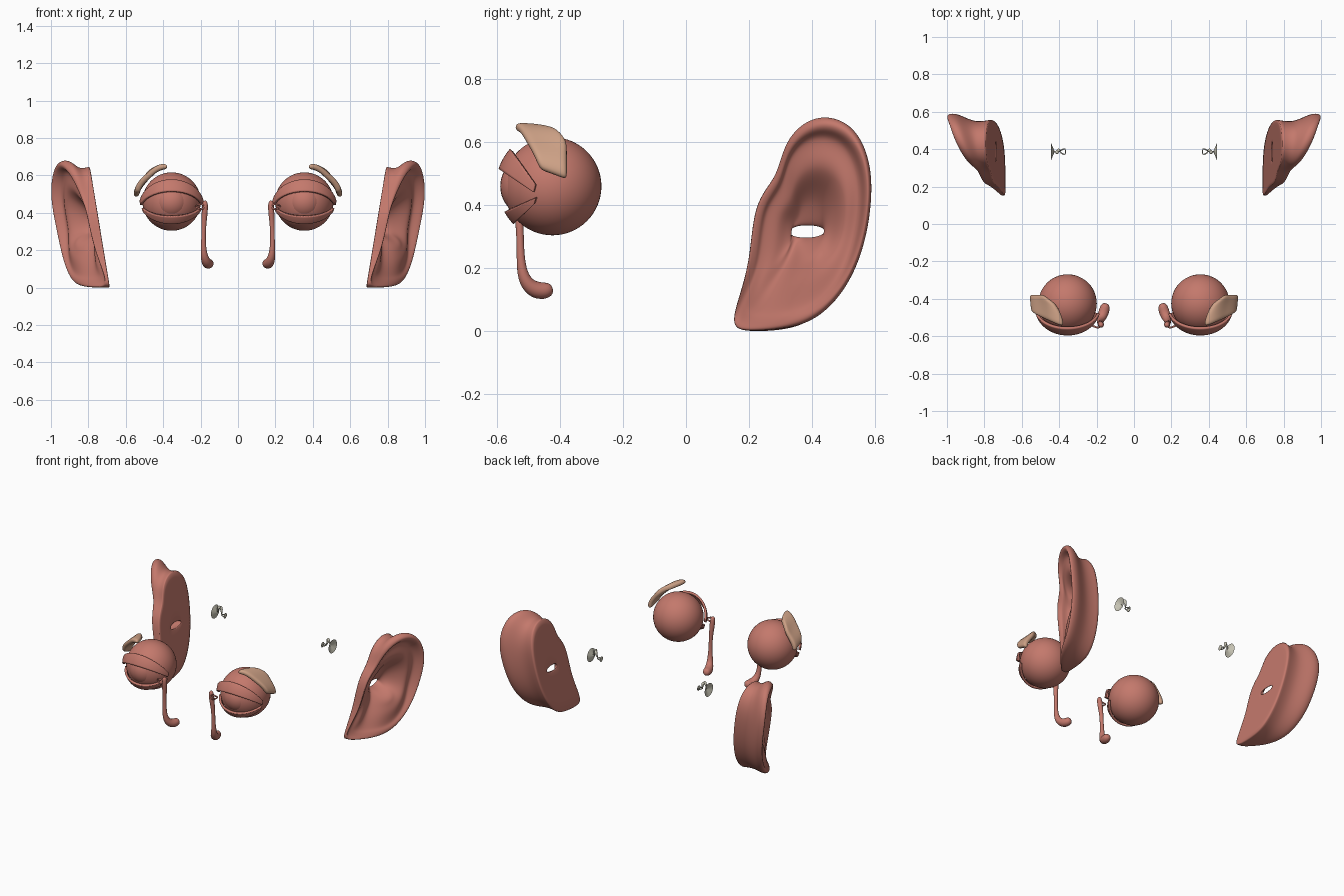
import bpy, bmesh, math
from mathutils import Vector, Matrix

cube = bpy.data.objects.get("Cube")
if cube:
    bpy.data.objects.remove(cube, do_unlink=True)


def material(name, color):
    m = bpy.data.materials.new(name)
    m.use_nodes = True
    m.diffuse_color = (*color, 1)
    m.node_tree.nodes["Principled BSDF"].inputs["Base Color"].default_value = (*color, 1)
    return m


FLESH = material("flesh red", (0.55, 0.19, 0.15))
TAN = material("gland tan", (0.62, 0.36, 0.24))
BONE = material("bone grey", (0.6, 0.58, 0.48))
EYE = Vector((0.355, -0.425, 0.46))


def finish(bm, name, mat, subdiv=0, thick=0):
    """Make the left part and its mirrored right twin."""
    bmesh.ops.recalc_face_normals(bm, faces=bm.faces)
    for f in bm.faces:
        f.smooth = True
    for side, sign in (("left", 1), ("right", -1)):
        mesh = bpy.data.meshes.new(f"{side}_{name}")
        bm.to_mesh(mesh)
        if sign < 0:
            mesh.transform(Matrix.Scale(-1, 4, (1, 0, 0)))
            mesh.flip_normals()
        mesh.materials.append(mat)
        ob = bpy.data.objects.new(mesh.name, mesh)
        bpy.context.collection.objects.link(ob)
        if thick:
            mod = ob.modifiers.new("Thickness", "SOLIDIFY")
            mod.thickness = thick
            mod.offset = 0
        if subdiv:
            mod = ob.modifiers.new("Smooth", "SUBSURF")
            mod.levels = mod.render_levels = subdiv
    bm.free()


def loft(bm, rings, closed=True, loop=False):
    """Skin a list of point rings with quads."""
    rows = [[bm.verts.new(p) for p in r] for r in rings]
    n = len(rows[0])
    for i in range(len(rows) if loop else len(rows) - 1):
        a, b = rows[i], rows[(i + 1) % len(rows)]
        for j in range(n if closed else n - 1):
            k = (j + 1) % n
            bm.faces.new((a[j], a[k], b[k], b[j]))
    return rows


def tube(bm, path, sides=8):
    """Sweep a circle along (x, y, z, radius) points and cap the ends."""
    pts = [Vector(p[:3]) for p in path]
    rings = []
    for i, p in enumerate(pts):
        t = (pts[min(i + 1, len(pts) - 1)] - pts[max(i - 1, 0)]).normalized()
        u = t.cross(Vector((0.3, 1, 0.2))).normalized()
        v = t.cross(u)
        turn = [2 * math.pi * s / sides for s in range(sides)]
        rings.append([p + (u * math.cos(a) + v * math.sin(a)) * path[i][3] for a in turn])
    rows = loft(bm, rings)
    bm.faces.new(rows[0])
    bm.faces.new(rows[-1])


# Eyeball with a low corneal bulge
bm = bmesh.new()
bmesh.ops.create_uvsphere(bm, u_segments=48, v_segments=32, radius=0.156,
                          matrix=Matrix.Translation(EYE))
finish(bm, "eyeball", FLESH)
bm = bmesh.new()
bmesh.ops.create_uvsphere(bm, u_segments=32, v_segments=24, radius=0.1,
                          matrix=Matrix.Translation(EYE + Vector((0, -0.066, 0))))
finish(bm, "cornea", FLESH)


# Eyelids: bands of a shell fanning out from blunt corners beside the eye
def eyelid(name, low_corner, high_corner, low, high, radius, steps=8, cols=32):
    rows = []
    for i in range(steps + 1):
        pivot = low_corner.lerp(high_corner, i / steps)
        half = math.sqrt(radius ** 2 - pivot.length_squared)
        a = math.radians(low + (high - low) * i / steps)
        d = Vector((0, -math.cos(a), math.sin(a)))
        row = []
        for j in range(cols + 1):
            x = -half * math.cos(math.pi * j / cols)
            b = pivot.dot(d)
            s = -b + math.sqrt(max(0, b * b - pivot.length_squared - x * x + radius ** 2))
            row.append(EYE + pivot + d * s + Vector((x, 0, 0)))
        rows.append(row)
    bm = bmesh.new()
    loft(bm, rows, closed=False)
    finish(bm, name, FLESH, thick=0.014)


eyelid("upper_eyelid", Vector((0, -0.059, -0.018)), Vector((0, -0.053, 0.005)), 34, 55, 0.173)
eyelid("lower_eyelid", Vector((0, -0.056, -0.055)), Vector((0, -0.05, -0.035)), -44, -24, 0.166)

# Tear gland: a curved pad above the outer side of the eye, slanting backward
bm = bmesh.new()
shells = []
for radius in (0.174, 0.206):
    rows = []
    for i in range(7):
        t = i / 6
        front = -0.55 + 0.085 * t
        back = -0.42 + 0.042 * min(1, 3 * t)
        r = radius + 0.005 * math.sin(9 * t)
        row = []
        for j in range(5):
            s = j / 4
            a = math.radians(6 + 78 * t + 16 * (1 - t) * s * s - 10 * t * (1 - s))
            row.append(Vector((EYE.x + r * math.sin(a), front + (back - front) * s,
                               EYE.z + r * math.cos(a))))
        rows.append(row)
    shells.append(loft(bm, rows, closed=False))


def border(g):
    return g[0] + [r[-1] for r in g[1:]] + g[-1][-2::-1] + [r[0] for r in g[-2:0:-1]]


inner, outer = border(shells[0]), border(shells[1])
for i in range(len(inner)):
    k = (i + 1) % len(inner)
    bm.faces.new((inner[i], inner[k], outer[k], outer[i]))
finish(bm, "tear_gland", TAN, subdiv=2)

# Tear duct: sac, long tube, lower bulb and two small inlet canals
bm = bmesh.new()
tube(bm, [(0.176, -0.54, 0.466, 0.008), (0.176, -0.54, 0.45, 0.018),
          (0.178, -0.535, 0.40, 0.018), (0.183, -0.528, 0.33, 0.013),
          (0.185, -0.527, 0.24, 0.013), (0.183, -0.521, 0.18, 0.019),
          (0.174, -0.503, 0.145, 0.026), (0.163, -0.475, 0.128, 0.032),
          (0.155, -0.447, 0.127, 0.031), (0.149, -0.424, 0.135, 0.018)])
for z in (0.447, 0.418):
    tube(bm, [(0.178, -0.545, 0.433, 0.006), (0.19, -0.555, z, 0.006),
              (0.205, -0.552, z, 0.006), (0.23, -0.54, 0.435, 0.005)])
finish(bm, "tear_duct", FLESH, subdiv=2)

# Eardrum: shallow cone pointing inward
bm = bmesh.new()
bmesh.ops.create_cone(bm, segments=32, radius1=0.045, radius2=0.002, depth=0.018,
                      matrix=Matrix.Translation((0.434, 0.387, 0.485)) @ Matrix.Rotation(-math.pi / 2, 4, "Y"))
finish(bm, "eardrum", BONE)

# Ear bones: hammer, anvil and stirrup
bm = bmesh.new()
tube(bm, [(0.427, 0.387, 0.485, 0.004), (0.42, 0.385, 0.51, 0.005),
          (0.412, 0.383, 0.522, 0.013), (0.406, 0.383, 0.534, 0.006)])
tube(bm, [(0.41, 0.388, 0.527, 0.008), (0.402, 0.396, 0.52, 0.012),
          (0.398, 0.393, 0.495, 0.006), (0.394, 0.387, 0.48, 0.005)])
for dy in (-0.014, 0.014):
    tube(bm, [(0.396, 0.387, 0.479, 0.004), (0.383, 0.387 + dy, 0.477, 0.004),
              (0.368, 0.387 + dy, 0.477, 0.004)])
tube(bm, [(0.370, 0.387, 0.477, 0.021), (0.364, 0.387, 0.477, 0.021)])
finish(bm, "ear_bones", BONE, subdiv=1)

# Outer ear: rim points (y, z, x), lofted from a flat base over a rolled rim into the canal
RIM = [(0.142, 0.006, 0.70), (0.162, 0.09, 0.725), (0.205, 0.22, 0.775), (0.214, 0.41, 0.81),
       (0.288, 0.485, 0.835), (0.308, 0.60, 0.88), (0.372, 0.677, 0.925), (0.455, 0.70, 0.965),
       (0.542, 0.662, 0.992), (0.592, 0.56, 1.01), (0.602, 0.44, 1.003), (0.58, 0.28, 0.972),
       (0.52, 0.13, 0.94), (0.415, 0.022, 0.90), (0.30, 0.0, 0.855), (0.21, -0.002, 0.77)]
CANAL = (0.385, 0.316)


def base_x(z):
    return 0.685 + 0.165 * z


def blend(a, b, t):
    return a + (b - a) * t


def inward(p, f, depth):
    """Move a rim point toward the canal, sinking it part way to the base."""
    y, z, x = p
    y, z2 = blend(y, CANAL[0], f), blend(z, CANAL[1], f)
    lobe = max(0, min(1, (0.3 - z) / 0.22))
    sunk = depth * (1 - 0.72 * lobe)
    top = max(x, base_x(z2) + 0.06 * min(1, f * 3))
    return Vector((blend(top, base_x(z2), sunk), y, z2))


def canal_ring(lift):
    ring = []
    for y, z, x in RIM:
        a = math.atan2(z - CANAL[1], y - CANAL[0])
        hy, hz = CANAL[0] + 0.06 * math.cos(a), CANAL[1] + 0.02 * math.sin(a)
        ring.append(Vector((base_x(hz) + lift, hy, hz)))
    return ring


base, neck, rim = [], [], []
for y, z, x in RIM:
    bz = z - 0.25 * max(0, z - 0.52)
    foot = Vector((base_x(bz), y - 0.13 * max(0, y - 0.3), bz))
    roll = max(0, min(1, (x - 0.83) / 0.12))
    edge = Vector((x - 0.05 * roll, y, z))
    pinch = foot.lerp(edge, 0.5)
    pull = 0.2 * roll
    neck.append(Vector((pinch.x, blend(pinch.y, CANAL[0], pull), blend(pinch.z, CANAL[1], pull * 0.6))))
    base.append(foot)
    rim.append(edge)
folds = [(0.06, 0.0), (0.14, 0.06), (0.19, 0.3), (0.32, 0.31), (0.46, 0.32), (0.6, 0.6), (0.74, 0.85)]
rings = [base, neck, rim] + [[inward(p, f, d) for p in RIM] for f, d in folds]
rings += [canal_ring(0.012), canal_ring(0)]
bm = bmesh.new()
rows = loft(bm, rings, loop=True)
crease = bm.edges.layers.float.new("crease_edge")
for ring in (rows[0], rows[-1]):
    for i, v in enumerate(ring):
        bm.edges.get((v, ring[i - 1]))[crease] = 0.8
finish(bm, "outer_ear", FLESH, subdiv=3)
